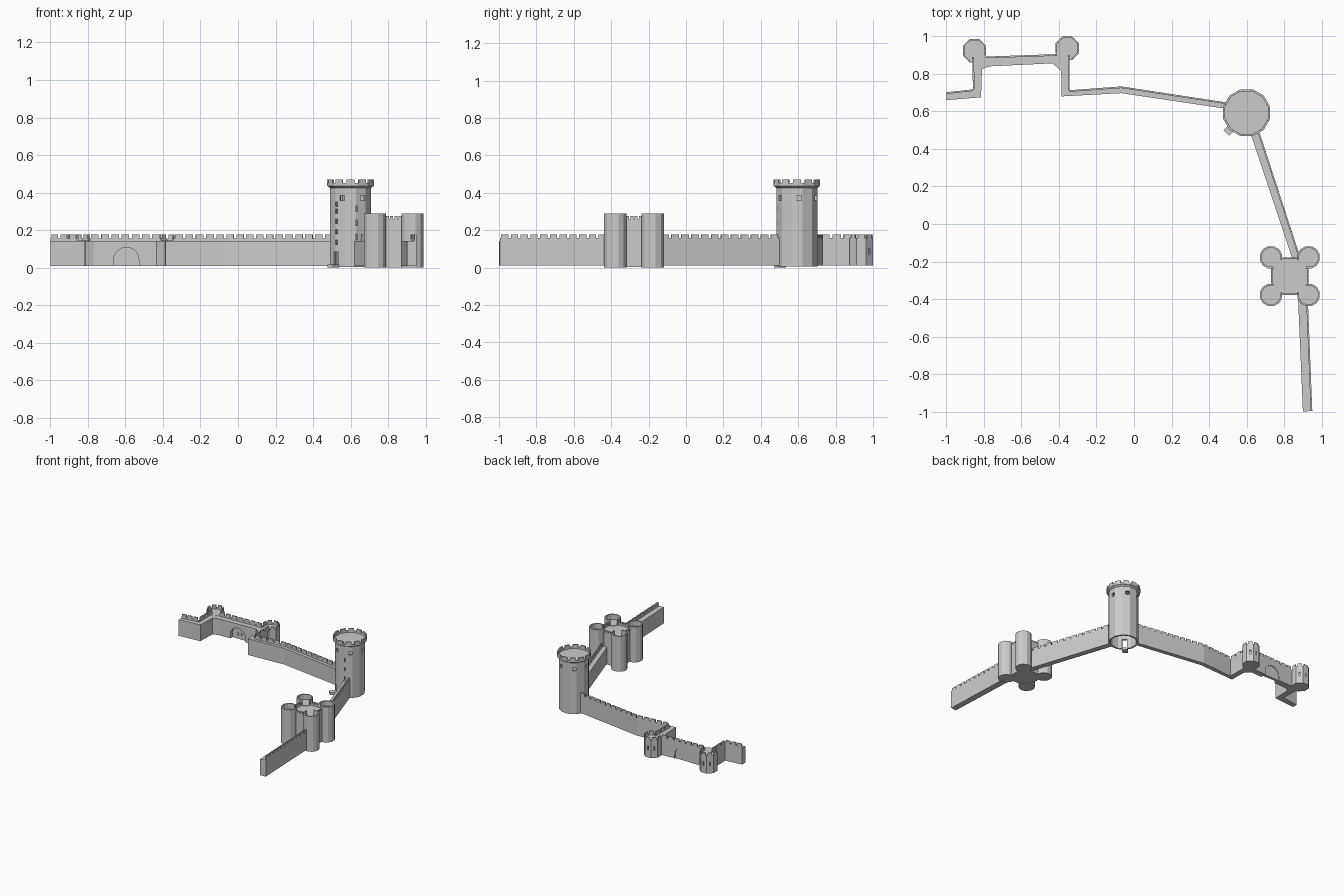
import bpy, bmesh
from math import pi, cos, sin, radians, degrees
from mathutils import Vector, Matrix

if "Cube" in bpy.data.objects:
    bpy.data.objects.remove(bpy.data.objects["Cube"])

WALK, SILL, TOP = 0.143, 0.157, 0.177      # wall walk, parapet sill, merlon top


def prism(bm, pts, z0, z1, pts_top=None):
    """Closed prism from a counter-clockwise outline."""
    lo = [bm.verts.new((p[0], p[1], z0)) for p in pts]
    hi = [bm.verts.new((p[0], p[1], z1)) for p in (pts_top or pts)]
    bm.faces.new(lo[::-1])
    bm.faces.new(hi)
    n = len(pts)
    for i in range(n):
        j = (i + 1) % n
        bm.faces.new((lo[i], lo[j], hi[j], hi[i]))
    return lo + hi


def ngon(c, r, n, rot=0.0):
    return [(c[0] + r * cos(rot + i * 2 * pi / n), c[1] + r * sin(rot + i * 2 * pi / n)) for i in range(n)]


def block(bm, c, ang, dist, depth, width, z0, z1):
    """Box at a distance from c along an angle in degrees."""
    a = radians(ang)
    d, s = Vector((cos(a), sin(a))), Vector((-sin(a), cos(a)))
    m = Vector(c) + d * dist
    prism(bm, [m + d * (depth / 2 * u) + s * (width / 2 * v)
               for u, v in ((-1, -1), (1, -1), (1, 1), (-1, 1))], z0, z1)


def strip(bm, p, q, t, z0, z1):
    """Thin upright slab whose inside lies left of p->q."""
    p, q = Vector(p), Vector(q)
    d = (q - p).normalized()
    n = Vector((-d.y, d.x)) * t
    prism(bm, [p, q, q + n, p + n], z0, z1)


def parapet(bm, p, q, z=WALK, sill=SILL, top=TOP, t=0.009, period=0.054):
    strip(bm, p, q, t, z - 0.003, sill)
    p, q = Vector(p), Vector(q)
    k = max(1, round((q - p).length / period))
    for i in range(k):
        strip(bm, p.lerp(q, (i + 0.13) / k), p.lerp(q, (i + 0.87) / k), t, sill, top)


def ring(bm, c, r, n, rot, t, z0, sill, top=None, open_dir=None, half=0):
    """Polygonal parapet ring, merlon per side, optionally open towards one direction."""
    o, i_ = ngon(c, r, n, rot), ngon(c, r - t, n, rot)
    for i in range(n):
        j = (i + 1) % n
        mid = degrees(rot + (i + 0.5) * 2 * pi / n)
        if open_dir is not None and abs((mid - open_dir + 180) % 360 - 180) < half:
            continue
        prism(bm, [o[i], o[j], i_[j], i_[i]], z0, sill)
        if top:
            a, b, e, f = (Vector(v) for v in (o[i], o[j], i_[j], i_[i]))
            prism(bm, [a.lerp(b, .18), a.lerp(b, .82), f.lerp(e, .82), f.lerp(e, .18)], sill, top)


def make(name, build):
    bm = bmesh.new()
    build(bm)
    bmesh.ops.recalc_face_normals(bm, faces=bm.faces)
    me = bpy.data.meshes.new(name)
    bm.to_mesh(me)
    bm.free()
    ob = bpy.data.objects.new(name, me)
    bpy.context.collection.objects.link(ob)
    return ob


def cut(ob, build):
    """Boolean-subtract a temporary cutter."""
    c = make("cutter", build)
    c.hide_render = True
    m = ob.modifiers.new("cut", 'BOOLEAN')
    m.operation, m.object, m.solver = 'DIFFERENCE', c, 'EXACT'
    bpy.context.view_layer.update()
    me = bpy.data.meshes.new_from_object(ob.evaluated_get(bpy.context.evaluated_depsgraph_get()))
    ob.modifiers.clear()
    ob.data = me
    bpy.data.objects.remove(c)


# Long wall with the projecting gate court
north = [(-1, .66), (-.815, .675), (-.81, .825), (-.77, .84), (-.434, .856), (-.388, .815),
         (-.386, .68), (-.067, .697), (.505, .612), (.51, .645), (-.067, .733), (-.343, .713),
         (-.343, .9), (-.41, .905), (-.79, .892), (-.862, .89), (-.858, .717), (-1, .702)]
wall = make("north_wall", lambda bm: prism(bm, north, 0.01, WALK))


def arch(bm, y0, y1):
    pts = [(-.662, -.02), (-.528, -.02)] + [(-.595 + .067 * cos(i * pi / 10), .042 + .067 * sin(i * pi / 10))
                                            for i in range(11)]
    vs = prism(bm, pts, -y1, -y0)
    bmesh.ops.transform(bm, matrix=Matrix.Rotation(pi / 2, 4, 'X'), verts=vs)


cut(wall, lambda bm: arch(bm, .80, .872))
cut(wall, lambda bm: arch(bm, .893, .95))


def north_parapets(bm):
    for p, q in zip(north[9:12], north[10:13]):
        parapet(bm, p, q)
    parapet(bm, north[13], north[14])
    for p, q in zip(north[15:17], north[16:18]):
        parapet(bm, p, q)


make("north_parapet", north_parapets)


def handles(bm):
    for x in (-.61, -.58):
        strip(bm, (x - .004, .868), (x + .004, .868), .006, .04, .06)


make("gate_handles", handles)

# Octagonal gate towers
for name, c, opening in (("gate_tower_left", (-.85, .923), -65), ("gate_tower_right", (-.355, .937), 245)):
    t = make(name, lambda bm: prism(bm, ngon(c, .0675, 8, pi / 8), 0.01, WALK + .001))

    def slits(bm):
        for a in (45, 90, 135):
            block(bm, c, a, .0625, .03, .009, .07, .105)
    cut(t, slits)
    make(name + "_parapet", lambda bm: ring(bm, c, .0675, 8, pi / 8, .009, WALK - .003, SILL, TOP, opening, 50))

# East and south walls
for name, pts in (("east_wall", [(.615, .50), (.845, -.19), (.89, -.19), (.665, .50)]),
                  ("south_wall", [(.873, -.37), (.90, -1.0), (.95, -.995), (.925, -.37)])):
    make(name, lambda bm: prism(bm, pts, 0.01, WALK))
    make(name + "_parapet", lambda bm: parapet(bm, pts[2], pts[3]))

# Great round tower: hollow shell with door, window ring and stair slits
C, N, R = (.60, .593), 12, radians(15)
tower = make("round_tower", lambda bm: prism(bm, ngon(C, .113, N, R), 0.005, .428))
cut(tower, lambda bm: prism(bm, ngon(C, .099, N, R), -.05, .40))


def openings(bm):
    block(bm, C, 225, .11, .06, .036, -.03, .085)
    for k in range(6):
        block(bm, C, 6 + 60 * k, .11, .05, .028, .358, .386)
    for z in (.125, .18, .235, .29, .325):
        block(bm, C, 227, .11, .05, .013, z, z + .024)
    for z in (.15, .225, .30):
        block(bm, C, 286, .11, .05, .011, z, z + .03)


cut(tower, openings)
make("tower_corbel", lambda bm: prism(bm, ngon(C, .112, N, R), .424, .437, ngon(C, .129, N, R)))
make("tower_parapet", lambda bm: ring(bm, C, .129, N, R, .011, .435, .451, .47))
make("tower_step", lambda bm: block(bm, C, 225, .128, .05, .042, 0.0, .018))

# Keep: square block with four round corner turrets
K, H = Vector((.83, -.278)), .1
corners = [K + Vector((H * u, H * v)) for u, v in ((-1, -1), (1, -1), (1, 1), (-1, 1))]
make("keep_block", lambda bm: prism(bm, corners, 0.002, .245))


def keep_parapets(bm):
    for i in range(4):
        p, q = corners[i], corners[(i + 1) % 4]
        parapet(bm, p.lerp(q, .27), p.lerp(q, .73), .245, .26, .275, .009, .023)


make("keep_parapet", keep_parapets)
for i, c in enumerate(corners):
    make(f"keep_turret_{i + 1}", lambda bm: prism(bm, ngon(c, .0615, 12, R), 0.0, .248))
    make(f"keep_turret_rim_{i + 1}",
         lambda bm: ring(bm, c, .0615, 12, R, .01, .246, .29, None, 45 + 90 * i, 20))
